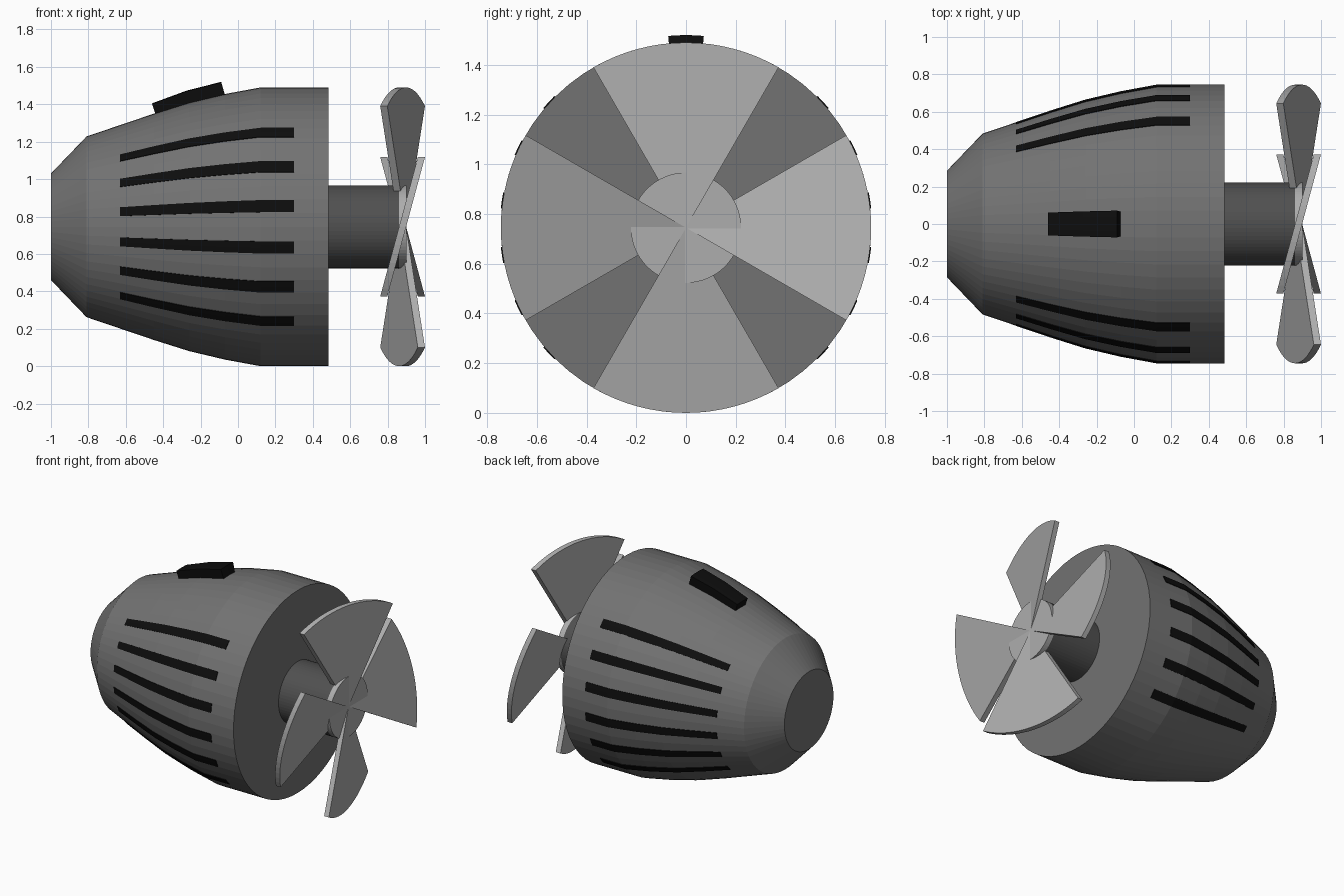
import bpy, bmesh, math

if "Cube" in bpy.data.objects:
    bpy.data.objects.remove(bpy.data.objects["Cube"])

AXIS_Z = 0.745          # height of the main axis, which runs along x
SEG = 64


def material(name, c):
    m = bpy.data.materials.new(name)
    m.diffuse_color = (c, c, c, 1)
    m.use_nodes = True
    m.node_tree.nodes["Principled BSDF"].inputs["Base Color"].default_value = m.diffuse_color
    return m


body_grey = material("body grey", 0.17)
shaft_grey = material("shaft dark grey", 0.08)
blade_grey = material("blade light grey", 0.42)
black = material("black", 0.004)


def point(x, r, a):
    """Position at radius r and angle a (from +y towards +z) around the axis."""
    return (x, r * math.cos(a), AXIS_Z + r * math.sin(a))


def finish(name, bm, mat):
    bmesh.ops.recalc_face_normals(bm, faces=bm.faces)
    me = bpy.data.meshes.new(name)
    bm.to_mesh(me)
    bm.free()
    me.materials.append(mat)
    ob = bpy.data.objects.new(name, me)
    bpy.context.collection.objects.link(ob)
    return ob


def lathe(name, profile, mat):
    """Closed solid of revolution from (x, r) points, with flat end caps."""
    bm = bmesh.new()
    rings = [[bm.verts.new(point(x, r, 2 * math.pi * i / SEG)) for i in range(SEG)]
             for x, r in profile]
    for a, b in zip(rings, rings[1:]):
        for i in range(SEG):
            j = (i + 1) % SEG
            bm.faces.new((a[i], a[j], b[j], b[i]))
    bm.faces.new(rings[0])
    bm.faces.new(rings[-1])
    return finish(name, bm, mat)


def strip(name, lower, upper, angle, half, mat, n=4):
    """Solid between two (x, r) paths, swept through a small angle."""
    bm = bmesh.new()
    sections = []
    for k in range(n + 1):
        a = angle + half * (2 * k / n - 1)
        sections.append([bm.verts.new(point(x, r, a)) for x, r in lower + upper[::-1]])
    m = len(sections[0])
    for s, t in zip(sections, sections[1:]):
        for i in range(m):
            j = (i + 1) % m
            bm.faces.new((s[i], s[j], t[j], t[i]))
    bm.faces.new(sections[0])
    bm.faces.new(sections[-1])
    return finish(name, bm, mat)


# Housing and shaft
housing = [(-1, 0.285), (-0.81, 0.483), (-0.45, 0.605), (-0.26, 0.665),
           (-0.07, 0.71), (0.12, 0.745), (0.485, 0.745)]
lathe("housing", housing, body_grey)
lathe("shaft", [(0.47, 0.222), (0.862, 0.222)], shaft_grey)

# Side vents, six on each side, following the housing
vent = [(-0.63, 0.544)] + housing[2:6] + [(0.3, 0.745)]
for side, base in (("back", 0), ("front", 180)):
    for i in range(6):
        strip(f"{side}_vent_{i + 1}",
              [(x, r - 0.004) for x, r in vent], [(x, r + 0.004) for x, r in vent],
              math.radians(base - 42.5 + 17 * i), math.radians(2.5), black)

# Raised switch on top
strip("top_switch", [(-0.44, 0.60), (-0.26, 0.655), (-0.07, 0.705)],
      [(-0.46, 0.66), (-0.275, 0.728), (-0.09, 0.775)],
      math.pi / 2, math.radians(5.3), black)


# Propeller blades: 60 degree sectors, each a tilted plate
def blade(name, centre, n=16):
    bm = bmesh.new()
    radii = [0.0, 0.222, 0.745]
    half = math.radians(30)
    layers = []
    for off in (-0.019, 0.019):
        rows = []
        for r in radii[1:]:
            row = []
            for k in range(n + 1):
                d = half * (2 * k / n - 1)
                x = 0.88 + off - 0.27 * r * math.sin(d)
                row.append(bm.verts.new(point(x, r, centre + d)))
            rows.append(row)
        layers.append((bm.verts.new(point(0.88 + off, 0, 0)), rows))
    for hub, (inner, outer) in layers:
        for k in range(n):
            bm.faces.new((hub, inner[k], inner[k + 1]))
            bm.faces.new((inner[k], outer[k], outer[k + 1], inner[k + 1]))
    (h0, (i0, o0)), (h1, (i1, o1)) = layers
    for k in range(n):
        bm.faces.new((o0[k], o0[k + 1], o1[k + 1], o1[k]))
    for e in (0, n):
        bm.faces.new((h0, i0[e], i1[e], h1))
        bm.faces.new((i0[e], o0[e], o1[e], i1[e]))
    return finish(name, bm, blade_grey)


for i in range(4):
    blade(f"propeller_blade_{i + 1}", i * math.pi / 2)

# Thin centre disc joining the blades
lathe("propeller_centre", [(0.862, 0.222), (0.9, 0.222)], blade_grey)
